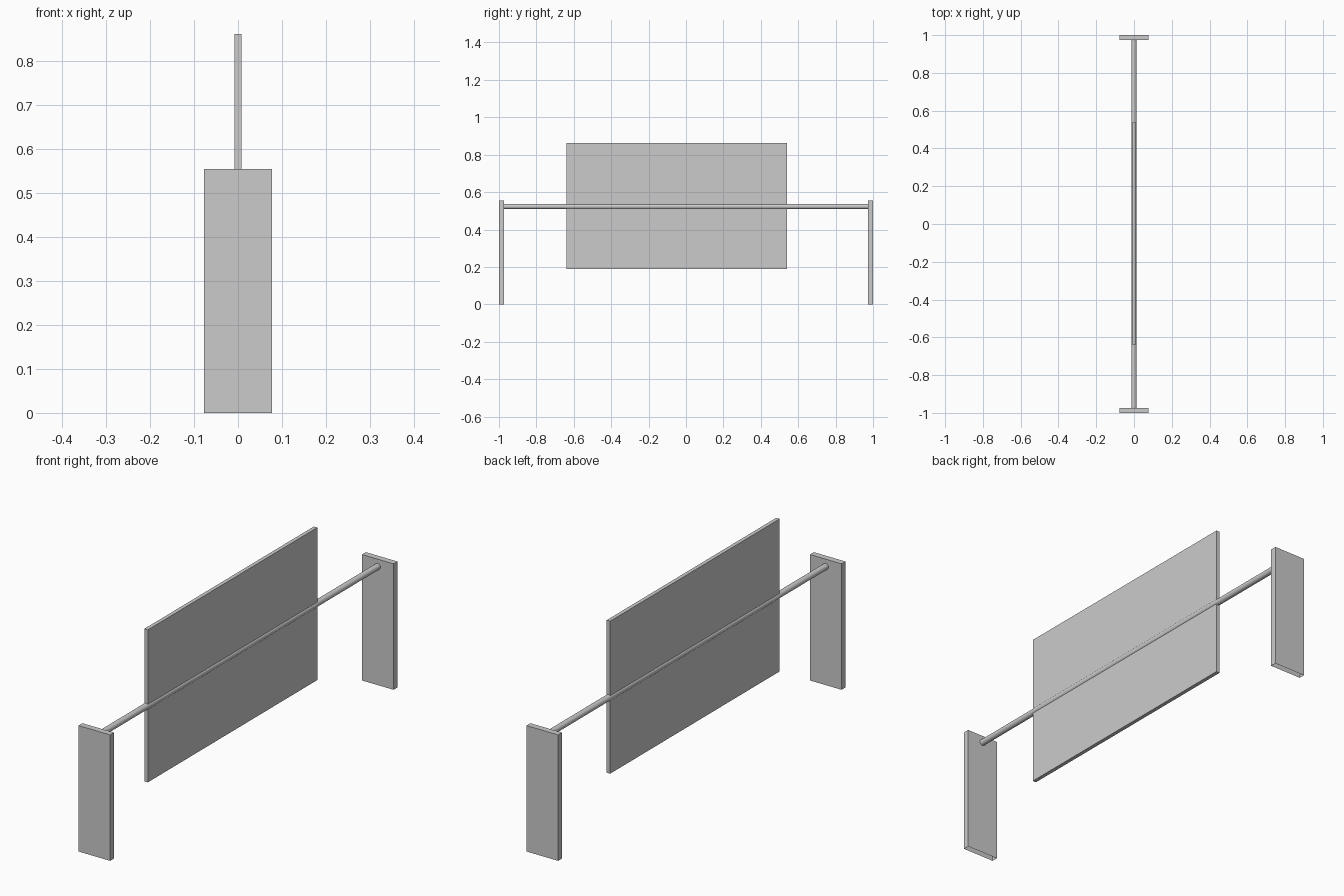
import bpy
import bmesh
import math

cube = bpy.data.objects.get("Cube")
if cube:
    bpy.data.objects.remove(cube, do_unlink=True)

# One plain grey for everything
grey = bpy.data.materials.new("plain grey")
grey.use_nodes = True
COLOUR = (0.6, 0.6, 0.6, 1.0)
grey.diffuse_color = COLOUR
grey.node_tree.nodes["Principled BSDF"].inputs["Base Color"].default_value = COLOUR


def box(name, low, high, open_bottom=False):
    """Box between two corners, optionally without its underside."""
    bm = bmesh.new()
    bmesh.ops.create_cube(bm, size=1.0)
    for v in bm.verts:
        v.co = [l + (c + 0.5) * (h - l) for c, l, h in zip(v.co, low, high)]
    if open_bottom:
        bm.normal_update()
        under = [f for f in bm.faces if f.normal.z < -0.5]
        bmesh.ops.delete(bm, geom=under, context="FACES_ONLY")
    mesh = bpy.data.meshes.new(name)
    bm.to_mesh(mesh)
    bm.free()
    mesh.materials.append(grey)
    obj = bpy.data.objects.new(name, mesh)
    bpy.context.collection.objects.link(obj)
    return obj


# Upright posts at both ends
POST_T = 0.027
box("front_post", (-0.077, -1.0, 0.0), (0.077, -1.0 + POST_T, 0.555), True)
box("back_post", (-0.077, 1.0 - POST_T, 0.0), (0.077, 1.0, 0.555), True)

# Thin panel carried on the rod, set a little towards the front
box("panel", (-0.0085, -0.64, 0.19), (0.0085, 0.54, 0.862))

# Round rod spanning the posts
bpy.ops.mesh.primitive_cylinder_add(
    vertices=32, radius=0.0135, depth=2 * (1.0 - POST_T),
    location=(0, 0, 0.523), rotation=(math.pi / 2, 0, 0))
rod = bpy.context.object
rod.name = "rod"
rod.data.materials.append(grey)
bpy.ops.object.shade_smooth_by_angle(angle=math.radians(40))
